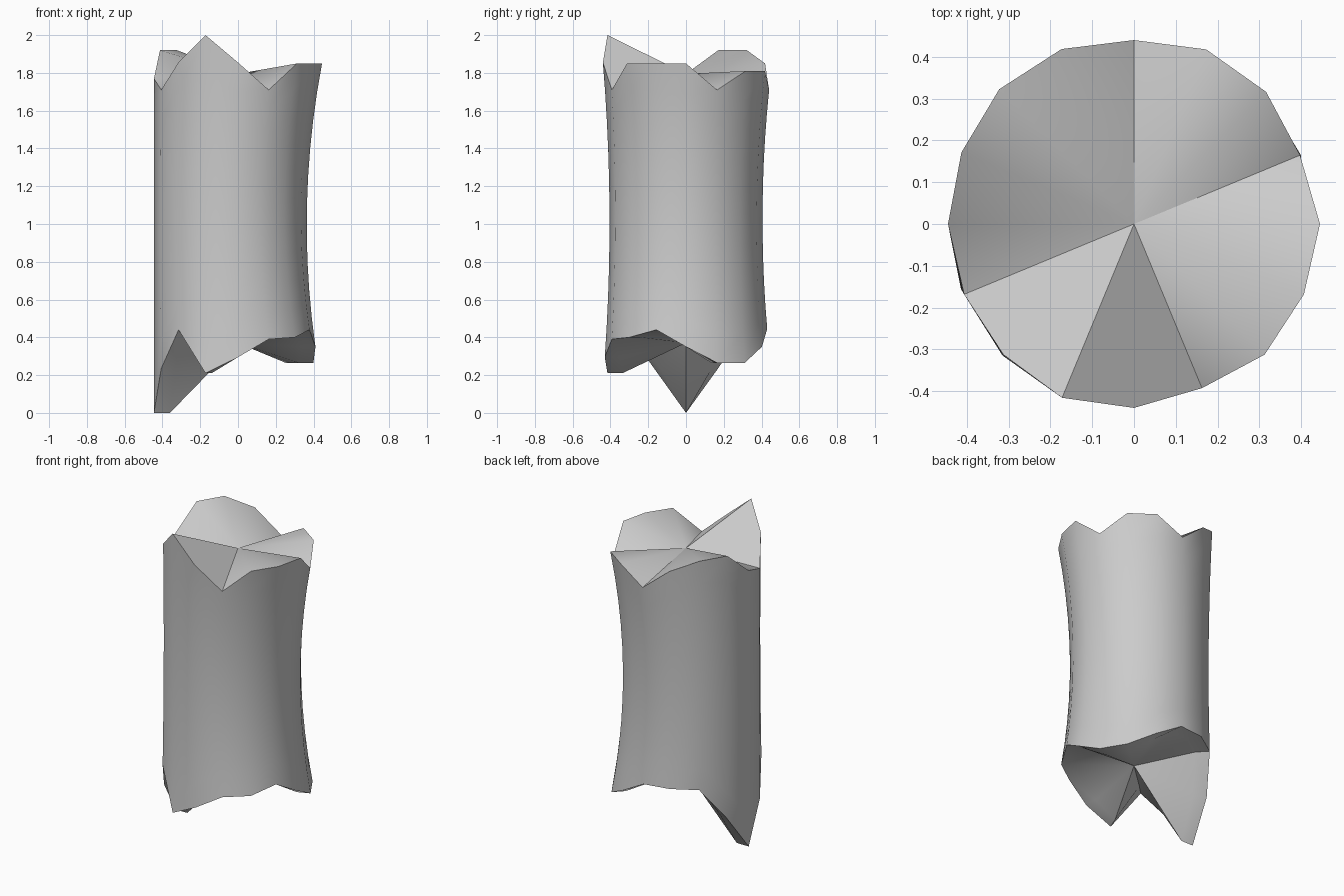
import bpy, bmesh, math
from mathutils import Vector

if "Cube" in bpy.data.objects:
    bpy.data.objects.remove(bpy.data.objects["Cube"])

N = 16        # sides of the trunk
RINGS = 10    # bands along the height

# broken rim heights, counter-clockwise starting at +x
top_z = [1.85, 1.71, 1.81, 1.81, 1.71, 1.85, 1.92, 1.92,
         1.77, 1.71, 1.86, 2.00, 1.855, 1.71, 1.85, 1.85]
bot_z = [0.35, 0.265, 0.265, 0.35, 0.445, 0.45, 0.445, 0.235,
         0.0, 0.235, 0.44, 0.21, 0.295, 0.39, 0.40, 0.44]
# rim radii at the same angles
top_r = [0.445, 0.43, 0.447, 0.452, 0.44, 0.453, 0.456, 0.447,
         0.445, 0.44, 0.442, 0.45, 0.44, 0.425, 0.442, 0.44]
bot_r = [0.41, 0.432, 0.44, 0.435, 0.43, 0.44, 0.442, 0.443,
         0.445, 0.44, 0.445, 0.45, 0.43, 0.425, 0.425, 0.41]


def polar(r, i, z, cx=0.0):
    a = math.tau * i / N
    return Vector((cx + r * math.cos(a), r * math.sin(a), z))


bm = bmesh.new()

# side wall: each column curves through an off-centre waist
rings = [[] for _ in range(RINGS + 1)]
for i in range(N):
    b, t = polar(bot_r[i], i, bot_z[i]), polar(top_r[i], i, top_z[i])
    waist = polar(0.405, i, (bot_z[i] + top_z[i]) / 2, -0.04)
    ctrl = 2 * waist - (b + t) / 2
    for k in range(RINGS + 1):
        u = k / RINGS
        p = b * (1 - u) ** 2 + ctrl * 2 * u * (1 - u) + t * u * u
        rings[k].append(bm.verts.new(p))

# inner ring of the lower break
inner = [bm.verts.new(polar(bot_r[i] * 0.81, i, bot_z[i])) for i in range(N)]
rings.insert(0, inner)

for lo, hi in zip(rings, rings[1:]):
    for i in range(N):
        j = (i + 1) % N
        bm.faces.new((lo[i], lo[j], hi[j], hi[i]))

# splintered end caps as fans
top_c = bm.verts.new((0, 0, 1.795))
bot_c = bm.verts.new((0, 0, 0.37))
for i in range(N):
    j = (i + 1) % N
    bm.faces.new((rings[-1][i], rings[-1][j], top_c))
    bm.faces.new((inner[j], inner[i], bot_c))

bmesh.ops.recalc_face_normals(bm, faces=bm.faces[:])
mesh = bpy.data.meshes.new("broken_log")
bm.to_mesh(mesh)
bm.free()
obj = bpy.data.objects.new("broken_log", mesh)
bpy.context.collection.objects.link(obj)

# smooth bark, sharp rims
bpy.context.view_layer.objects.active = obj
obj.select_set(True)
bpy.ops.object.shade_smooth_by_angle(angle=math.radians(48))
